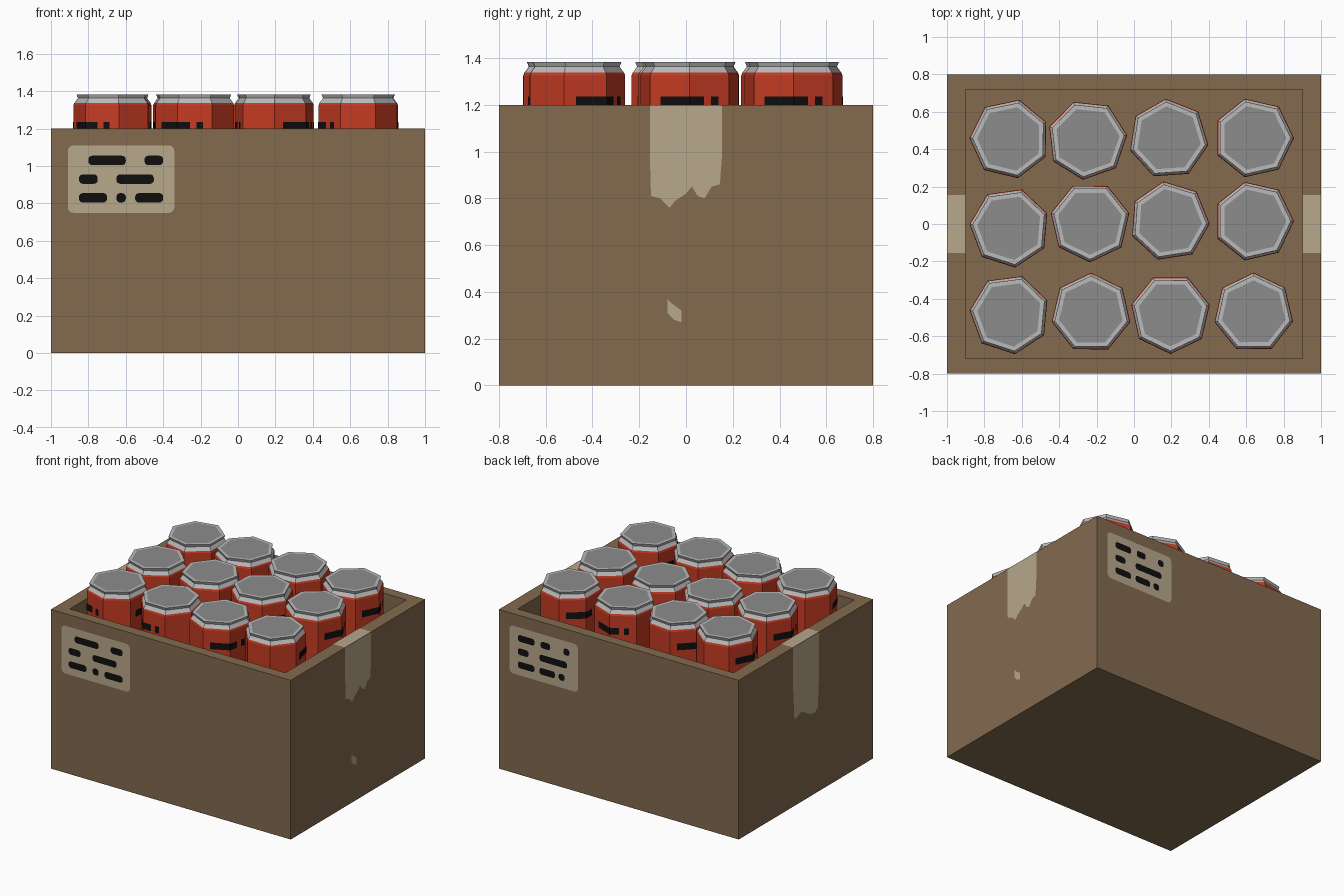
import bpy, bmesh
from math import sin, cos, pi, radians, degrees
from mathutils import Vector

if "Cube" in bpy.data.objects:
    bpy.data.objects.remove(bpy.data.objects["Cube"])


def material(name, rgb):
    linear = [((c / 255 + 0.055) / 1.055) ** 2.4 for c in rgb] + [1]
    mat = bpy.data.materials.new(name)
    mat.use_nodes = True
    mat.diffuse_color = linear
    bsdf = mat.node_tree.nodes["Principled BSDF"]
    bsdf.inputs["Base Color"].default_value = linear
    bsdf.inputs["Roughness"].default_value = 0.8
    return mat


CARDBOARD = material("cardboard_brown", (131, 106, 79))
PAPER = material("tape_beige", (184, 168, 139))
INK = material("ink_black", (15, 15, 15))
RED = material("can_red", (198, 59, 35))
SILVER = material("rim_silver", (186, 186, 186))
LID = material("lid_grey", (140, 140, 140))


def finish(name, bm, mats):
    mesh = bpy.data.meshes.new(name)
    bm.to_mesh(mesh)
    bm.free()
    for mat in mats:
        mesh.materials.append(mat)
    obj = bpy.data.objects.new(name, mesh)
    bpy.context.collection.objects.link(obj)
    return obj


def bridge(bm, low, high, mat=0):
    n = len(low)
    for i in range(n):
        j = (i + 1) % n
        bm.faces.new((low[i], low[j], high[j], high[i])).material_index = mat


# Open cardboard box: outer wall, rim, inner wall, floor
FLOOR = 0.5
bm = bmesh.new()
rings = []
for hx, hy, z in ((1, 0.8, 0), (1, 0.8, 1.2), (0.9, 0.72, 1.2), (0.9, 0.72, FLOOR)):
    rings.append([bm.verts.new((sx * hx, sy * hy, z))
                  for sx, sy in ((-1, -1), (1, -1), (1, 1), (-1, 1))])
for low, high in zip(rings, rings[1:]):
    bridge(bm, low, high)
bm.faces.new(rings[0][::-1])
bm.faces.new(rings[-1])
finish("cardboard_box", bm, [CARDBOARD])


# Thin flat pieces stuck on the box
def plate(name, outlines, mat, origin, u, v, lift):
    u, v = Vector(u), Vector(v)
    normal = u.cross(v)
    bm = bmesh.new()
    for outline in outlines:
        face = bm.faces.new([bm.verts.new(Vector(origin) + u * a + v * b + normal * lift)
                             for a, b in outline])
        face.normal_update()
        if face.normal.dot(normal) < 0:
            face.normal_flip()
    return finish(name, bm, [mat])


def rounded(a0, a1, b0, b1, r):
    corners = ((a1 - r, b1 - r), (a0 + r, b1 - r), (a0 + r, b0 + r), (a1 - r, b0 + r))
    return [(a + r * cos(pi / 2 * (k + t / 4)), b + r * sin(pi / 2 * (k + t / 4)))
            for k, (a, b) in enumerate(corners) for t in range(5)]


# Printed labels: rows of dashes, measured from the left edge of each face
front_rows = {1.03: [(0.2, 0.4), (0.5, 0.6)],
              0.93: [(0.15, 0.25), (0.35, 0.55)],
              0.83: [(0.15, 0.3), (0.35, 0.4), (0.45, 0.6)]}
back_rows = {1.03: [(0.16, 0.3), (0.35, 0.43), (0.54, 0.59)],
             0.93: [(0.16, 0.25), (0.34, 0.57)],
             0.83: [(0.16, 0.3), (0.34, 0.47), (0.5, 0.55)]}
for side, s, rows in (("front", 1, front_rows), ("back", -1, back_rows)):
    frame = ((-s, -0.8 * s, 0), (s, 0, 0), (0, 0, 1))
    plate(side + "_label", [rounded(0.09, 0.66, 0.75, 1.11, 0.03)], PAPER, *frame, 0.002)
    dashes = [rounded(a, b, z - 0.025, z + 0.025, 0.02)
              for z, row in rows.items() for a, b in row]
    plate(side + "_label_print", dashes, INK, *frame, 0.004)

# Torn tape strips hanging over the two end walls
left_tear = [(-0.155, 1.0), (-0.15, 0.81), (-0.11, 0.8), (-0.07, 0.76), (-0.045, 0.79),
             (0, 0.82), (0.025, 0.85), (0.05, 0.81), (0.08, 0.8), (0.11, 0.85),
             (0.145, 0.86), (0.155, 1.0)]
right_tear = [(-0.155, 0.9), (-0.14, 0.65), (-0.05, 0.68), (0.03, 0.63),
              (0.1, 0.61), (0.14, 0.64), (0.155, 0.9)]
scrap = [(-0.08, 0.37), (-0.08, 0.31), (-0.05, 0.28), (-0.02, 0.27), (-0.02, 0.32), (-0.06, 0.35)]
for side, s, tear in (("left", 1, left_tear), ("right", -1, right_tear)):
    strip = [(-0.155, 1.2)] + tear + [(0.155, 1.2)]
    pieces = [strip, scrap] if s > 0 else [strip]
    plate(side + "_tape", pieces, PAPER, (s, 0, 0), (0, s, 0), (0, 0, 1), 0.002)
    plate(side + "_tape_top", [[(-0.05, -0.155), (0.05, -0.155), (0.05, 0.155), (-0.05, 0.155)]],
          PAPER, (0.95 * s, 0, 1.2), (1, 0, 0), (0, 1, 0), 0.002)

# Seven-sided can: profile of radius, height and the colour below each ring
SIDES = 7
STEP = 2 * pi / SIDES
R = 0.215
profile = [(0.185, FLOOR + 0.005, 1), (R, FLOOR + 0.04, 1), (R, 1.325, 0), (0.21, 1.337, 0),
           (0.191, 1.363, 1), (0.199, 1.383, 1), (0.174, 1.383, 1)]
bm = bmesh.new()
rings = [[bm.verts.new((r * cos(i * STEP), r * sin(i * STEP), z)) for i in range(SIDES)]
         for r, z, _ in profile]
for low, high, (_, _, colour) in zip(rings, rings[1:], profile[1:]):
    bridge(bm, low, high, colour)
bm.faces.new(rings[0][::-1]).material_index = 1
bm.faces.new(rings[-1]).material_index = 2


# Printed dashes wrapped round the can, following its flat sides
def wrap(start, end, z0, z1):
    step = degrees(STEP)
    angles = sorted([start, end] + [k * step for k in range(-SIDES, SIDES + 1)
                                    if start < k * step < end])
    columns = []
    for a in angles:
        r = (R + 0.002) * cos(STEP / 2) / cos(radians(a % step) - STEP / 2)
        columns.append([bm.verts.new((r * cos(radians(a)), r * sin(radians(a)), z))
                        for z in (z0, z1)])
    for (a, b), (c, d) in zip(columns, columns[1:]):
        bm.faces.new((a, c, d, b)).material_index = 3


for turn in (0, 154):
    wrap(turn - 38, turn + 18, 1.185, 1.235)
    wrap(turn + 28, turn + 38, 1.185, 1.235)
first = finish("can_1", bm, [RED, SILVER, LID, INK])

# Twelve cans, each at its own turn in degrees
cans = [(-0.665, 0.455, 179), (-0.25, 0.45, 161), (0.185, 0.455, 94), (0.64, 0.46, 0),
        (-0.665, -0.02, 175), (-0.235, 0.01, 167), (0.19, 0.015, -4), (0.64, 0.015, 0),
        (-0.665, -0.483, -134), (-0.23, -0.476, -116), (0.195, -0.48, -193), (0.64, -0.475, 39)]
for i, (x, y, turn) in enumerate(cans):
    can = first
    if i:
        can = bpy.data.objects.new("can_%d" % (i + 1), first.data)
        bpy.context.collection.objects.link(can)
    can.location = (x, y, 0)
    can.rotation_euler.z = radians(turn)
